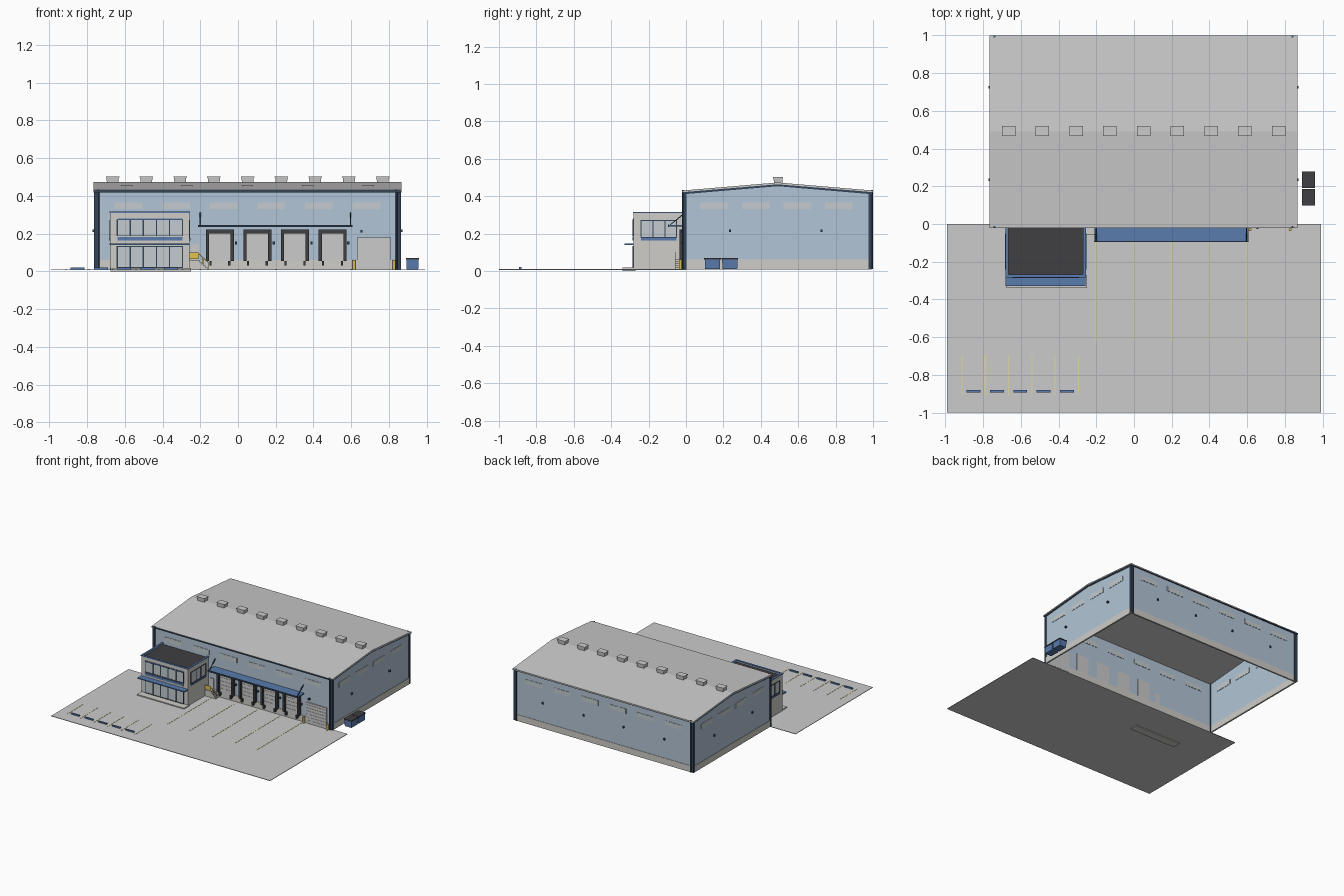
import bpy, bmesh
from mathutils import Vector

if "Cube" in bpy.data.objects:
    bpy.data.objects.remove(bpy.data.objects["Cube"])


def mat(name, r, g, b):
    m = bpy.data.materials.new(name)
    m.diffuse_color = (r, g, b, 1)
    m.use_nodes = True
    m.node_tree.nodes["Principled BSDF"].inputs["Base Color"].default_value = m.diffuse_color
    return m


WALL = mat("pale_blue_cladding", .45, .56, .67)
BLUE = mat("blue_accent", .10, .20, .42)
NAVY = mat("navy_trim", .035, .06, .10)
DARK = mat("dark_rubber", .05, .05, .055)
CONC = mat("concrete", .62, .61, .58)
GLASS = mat("pale_glass", .55, .60, .62)
YELLOW = mat("safety_yellow", .75, .55, .08)
LINE = mat("line_paint", .75, .70, .35)


def finish(name, bm, m):
    bmesh.ops.recalc_face_normals(bm, faces=bm.faces)
    me = bpy.data.meshes.new(name)
    bm.to_mesh(me)
    bm.free()
    ob = bpy.data.objects.new(name, me)
    bpy.context.collection.objects.link(ob)
    if m:
        me.materials.append(m)
    return ob


def boxes(name, items, m=None, taper=1):
    """One object from boxes (x0, x1, y0, y1, z0, z1); taper scales the bottoms."""
    bm = bmesh.new()
    for x0, x1, y0, y1, z0, z1 in items:
        vs = bmesh.ops.create_cube(bm, size=1)["verts"]
        for v in vs:
            k = taper if v.co.z < 0 else 1
            v.co = Vector(((x0 + x1) / 2 + v.co.x * (x1 - x0) * k,
                           (y0 + y1) / 2 + v.co.y * (y1 - y0) * k,
                           (z0 + z1) / 2 + v.co.z * (z1 - z0)))
    return finish(name, bm, m)


def prism(name, profile, axis, a, b, m=None):
    """Extrude a profile along x (points y,z) or y (points x,z)."""
    bm = bmesh.new()
    put = (lambda p: (a, p[0], p[1])) if axis == "x" else (lambda p: (p[0], a, p[1]))
    f = bm.faces.new([bm.verts.new(put(p)) for p in profile])
    r = bmesh.ops.extrude_face_region(bm, geom=[f])
    d = Vector((b - a, 0, 0)) if axis == "x" else Vector((0, b - a, 0))
    bmesh.ops.translate(bm, vec=d, verts=[v for v in r["geom"] if isinstance(v, bmesh.types.BMVert)])
    return finish(name, bm, m)


def posts(name, pts, r, z0, z1, m, seg=10):
    bm = bmesh.new()
    for x, y in pts:
        vs = bmesh.ops.create_cone(bm, cap_ends=True, segments=seg, radius1=r, radius2=r, depth=z1 - z0)["verts"]
        bmesh.ops.translate(bm, verts=vs, vec=(x, y, (z0 + z1) / 2))
    return finish(name, bm, m)


X0, X1, Y0, Y1, T = -.76, .86, -.01, .99, .008
RIDGE = .49

# yard and painted markings
boxes("yard", [(-.99, .99, -1, 0, .006, .01)])
boxes("parking_lines", [(x - .003, x + .003, -.91, -.695, .009, .0115)
                        for x in [-.912 + .1235 * i for i in range(6)]], LINE)
boxes("dock_lane_lines", [(x - .003, x + .003, -.62, -.03, .009, .0115)
                          for x in (-.2, 0, .2, .4, .6)], LINE)
boxes("wheel_stops", [(x - .037, x + .037, -.892, -.88, .01, .02)
                      for x in [-.85 + .1235 * i for i in range(5)]], BLUE)

# warehouse walls: two long walls, two gable walls
boxes("long_walls", [(X0, X1, Y0, Y0 + T, .055, .425), (X0, X1, Y1 - T, Y1, .055, .425)], WALL)
gable = [(Y0, .055), (Y1, .055), (Y1, .422), (RIDGE, .465), (Y0, .422)]
prism("gable_wall_left", gable, "x", X0, X0 + T, WALL)
prism("gable_wall_right", gable, "x", X1 - T, X1, WALL)
boxes("concrete_plinth", [(X0 - .003, X1 + .003, Y0 - .003, Y0 + .01, .008, .06),
                          (X0 - .003, X1 + .003, Y1 - .01, Y1 + .003, .008, .06),
                          (X0 - .003, X0 + .01, Y0, Y1, .008, .06),
                          (X1 - .01, X1 + .003, Y0, Y1, .008, .06)], CONC)

# roof slab, rake trim, gutters, corner trim and downpipes
prism("roof", [(-.02, .421), (-.02, .43), (RIDGE, .473), (1, .43), (1, .421), (RIDGE, .463)],
      "x", -.767, .868)
rake = [(-.016, .41), (-.016, .424), (RIDGE, .467), (.996, .424), (.996, .41), (RIDGE, .453)]
prism("rake_trim_left", rake, "x", X0 - .004, X0 + .002, NAVY)
prism("rake_trim_right", rake, "x", X1 - .002, X1 + .004, NAVY)
boxes("gutters", [(-.767, .868, -.022, -.008, .418, .429), (-.767, .868, .988, 1, .418, .429)], NAVY)
boxes("corner_trim", [(x - .009, x + .009, y - .009, y + .009, .01, .422)
                      for x in (X0 + .005, X1 - .005) for y in (Y0 + .005, Y1 - .005)], NAVY)
posts("downpipes", [(x, y) for x in (X0 + .02, X1 - .02) for y in (-.016, .994)], .006, .01, .433, NAVY)

# ridge vents and skylight panels
vx = [-.665 + .179 * i for i in range(9)]
boxes("ridge_vents", [(x - .033, x + .033, .468, .517, .455, .498) for x in vx], None, .85)
boxes("vent_caps", [(x - .036, x + .036, .466, .519, .497, .503) for x in vx])
bm = bmesh.new()
for i in range(5):
    x = -.59 + .32 * i
    zr = lambda y: .43 + (y + .02) / .51 * .043 + .001
    bm.faces.new([bm.verts.new(p) for p in ((x - .03, .2, zr(.2)), (x + .03, .2, zr(.2)),
                                            (x + .03, .3, zr(.3)), (x - .03, .3, zr(.3)))])
finish("skylight_panels", bm, None)

# high strip windows with frames, on all sides
wx = [.05 + .2525 * (i - 2.5) for i in range(6)]
wy = [.15 + .2225 * i for i in range(4)]


def strip(grow, e):
    h = .074 + grow
    a = [(x - h, x + h, y - e, y + T + e, .33 - grow, .366 + grow) for x in wx for y in (Y0, Y1 - T)]
    return a + [(x - e, x + T + e, y - h, y + h, .33 - grow, .366 + grow) for y in wy for x in (X0, X1 - T)]


boxes("strip_window_frames", strip(.003, .002), WALL)
boxes("strip_window_glass", strip(0, .003), GLASS)

# wall lamps
lamps = [(x - .006, x + .006, -.024, -.01, .143, .157) for x in (-.01, .19, .39, .585)]
lamps += [(.649, .661, -.026, -.01, .205, .219)]
lamps += [(x - .006, x + .006, .99, 1.0, .208, .222) for x in (-.5, -.13, .23, .6)]
for y in (.235, .725):
    lamps += [(X1, X1 + .012, y - .006, y + .006, .208, .222), (X0 - .012, X0, y - .006, y + .006, .208, .222)]
boxes("wall_lamps", lamps, NAVY)

# loading docks: seals, doors with ribs, bumpers
seal, door, rib, bump = [], [], [], []
for i in range(4):
    c = -.096 + .199 * i
    seal += [(c - .074, c - .057, -.034, -.01, .055, .22), (c + .057, c + .074, -.034, -.01, .055, .22),
             (c - .074, c + .074, -.034, -.01, .2, .222)]
    door += [(c - .058, c + .058, -.016, 0, .055, .205)]
    rib += [(c - .057, c + .057, -.018, -.015, z, z + .002) for z in (.085, .115, .145, .175)]
    bump += [(c + s - .006, c + s + .006, -.034, -.012, .03, .056) for s in (-.05, .05)]
boxes("dock_seals", seal, DARK)
boxes("dock_doors", door)
boxes("dock_door_ribs", rib)
boxes("dock_bumpers", bump, DARK)

# dock canopy and hanger rods
boxes("dock_canopy", [(-.21, .606, -.092, -.01, .237, .245)], BLUE)
boxes("dock_canopy_edge", [(-.211, .607, -.095, -.09, .234, .247)], NAVY)
for n, x in enumerate((-.2, .597)):
    prism(f"canopy_hanger_{n}", [(-.09, .244), (-.084, .244), (-.01, .303), (-.01, .311)],
          "x", x - .003, x + .003, NAVY)

# drive-in door with bollards
boxes("drive_in_door", [(.632, .812, -.018, .002, .01, .18)])
boxes("drive_in_door_ribs", [(.635, .809, -.02, -.017, z, z + .002)
                             for z in (.035, .06, .085, .11, .135, .16)])
posts("bollards", [(.616, -.03), (.828, -.03)], .008, .01, .06, YELLOW, 12)

# landing, stairs, railing and staff door
st = [(-.257, .01), (-.257, .06), (-.205, .06)]
for i in range(5):
    x, z = -.205 + .011 * i, .06 - .01 * i
    st += [(x, z - .01), (x + .011, z - .01)] if i < 4 else [(x, .01)]
prism("landing_and_stairs", st, "y", -.058, -.012, CONC)
boxes("landing_rail", [(-.257, -.209, -.058, -.055, .065, .1)], YELLOW)
prism("stair_rail", [(-.212, .1), (-.212, .094), (-.158, .044), (-.158, .05)], "y", -.058, -.055, YELLOW)
boxes("rail_posts", [(-.16, -.157, -.058, -.055, .01, .05), (-.187, -.184, -.058, -.055, .035, .073)], YELLOW)
boxes("staff_door", [(-.25, -.21, -.016, 0, .06, .145)])

# office block: walls, roof, parapet
OX0, OX1, OY = -.678, -.258, -.28
boxes("office_walls", [(OX0, OX1, OY, -.008, .008, .298)], CONC)
boxes("office_roof", [(OX0 + .008, OX1 - .008, OY + .008, -.01, .297, .302)], DARK)


def ring(e, w, z0, z1):
    return [(OX0 - e, OX1 + e, OY - e, OY - e + w, z0, z1), (OX0 - e, OX0 - e + w, OY - e + w, -.01, z0, z1),
            (OX1 + e - w, OX1 + e, OY - e + w, -.01, z0, z1)]


boxes("office_parapet", ring(0, .01, .297, .31), CONC)
boxes("office_parapet_cap", ring(.004, .016, .309, .316), BLUE)
boxes("office_fascia", [(-.64, -.295, OY - .004, OY, .274, .281)], BLUE)
boxes("office_front_step", [(-.675, -.25, -.34, -.27, 0, .018)], CONC)
boxes("office_entry_canopy", [(-.68, -.256, -.328, -.278, .14, .148)], BLUE)
boxes("office_sill_band", [(-.64, -.295, OY - .006, OY, .164, .183)]
      + [(x - .006, x + .006, -.24, -.05, .164, .176) for x in (OX0, OX1)], BLUE)

# office glazing and mullions
boxes("office_glass", [(-.64, -.295, OY - .002, OY, .19, .272), (-.64, -.295, OY - .002, OY, .02, .13)]
      + [(x - .002, x + .002, -.24, -.05, .18, .27) for x in (OX0, OX1)], GLASS)
mull = []
for i in range(6):
    x = -.64 + .069 * i
    mull += [(x - .003, x + .003, OY - .005, OY, z0, z1) for z0, z1 in ((.187, .275), (.018, .133))]
for z in (.187, .272, .018, .13):
    mull += [(-.643, -.292, OY - .005, OY, z, z + .004)]
for x in (OX0, OX1):
    mull += [(x - .004, x + .004, y - .003, y + .003, .178, .272) for y in (-.24, -.177, -.113, -.05)]
    mull += [(x - .004, x + .004, -.24, -.05, z, z + .004) for z in (.177, .268)]
boxes("office_mullions", mull, NAVY)

# waste containers on the right side
cy = [(.1, .183), (.193, .276)]
boxes("waste_containers", [(.893, .957, a, b, .01, .064) for a, b in cy], BLUE, .95)
boxes("waste_container_lids", [(.89, .96, a - .003, b + .003, .062, .07) for a, b in cy], DARK)
